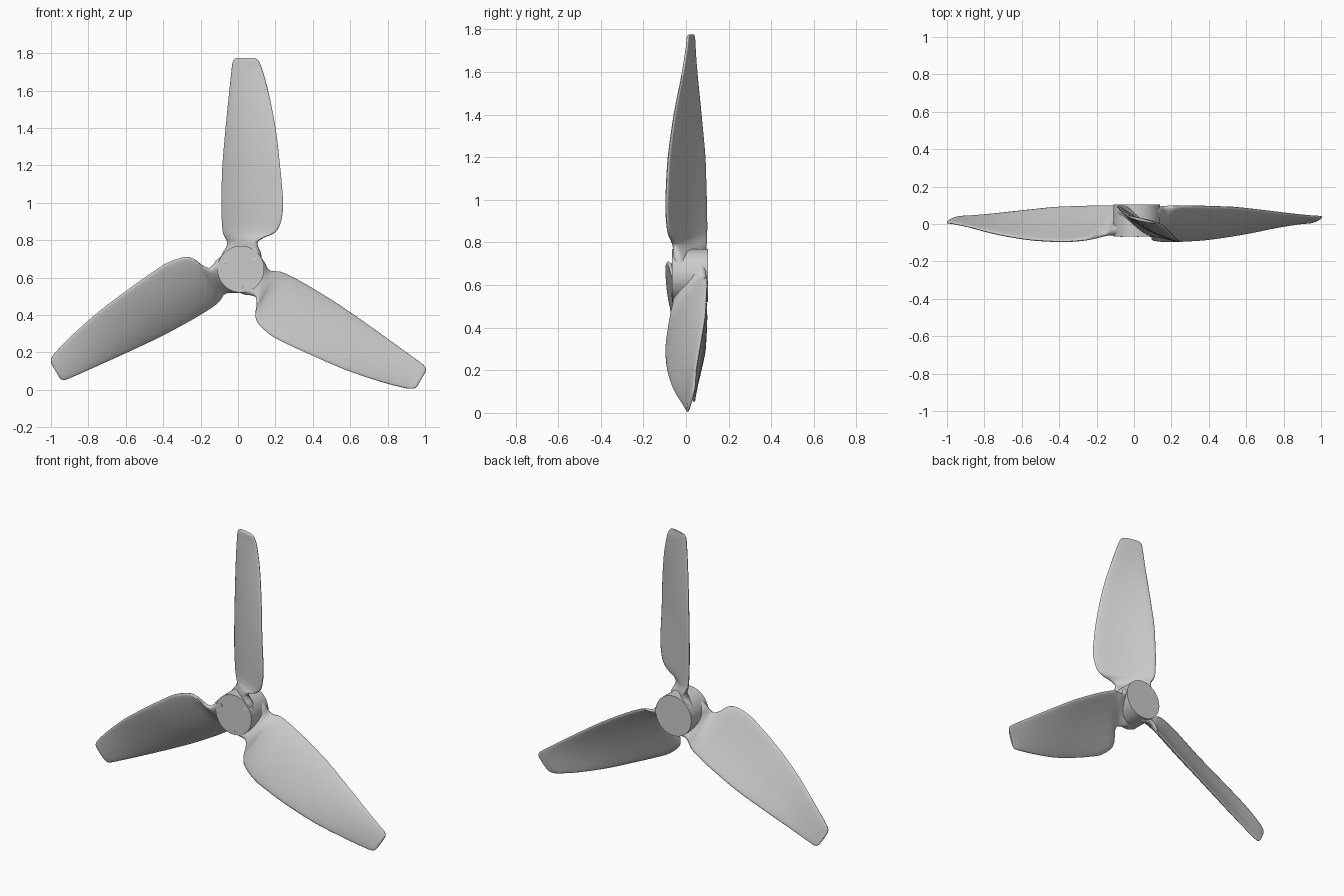
import bpy, bmesh
from math import sin, cos, pi, copysign
from mathutils import Vector, Matrix

if "Cube" in bpy.data.objects:
    bpy.data.objects.remove(bpy.data.objects["Cube"])

CENTRE = Vector((0.015, 0, 0.645))

# Blade stations: radius, left x, left y, right x, right y, thickness, camber
STATIONS = [
    (0.05, -0.105, 0.085, 0.105, -0.050, 0.100, 0.000),
    (0.09, -0.090, 0.085, 0.100, -0.050, 0.075, 0.004),
    (0.12, -0.072, 0.090, 0.088, -0.055, 0.052, 0.010),
    (0.145, -0.070, 0.094, 0.088, -0.060, 0.040, 0.014),
    (0.168, -0.082, 0.096, 0.120, -0.070, 0.034, 0.017),
    (0.19, -0.093, 0.097, 0.173, -0.080, 0.031, 0.020),
    (0.23, -0.100, 0.098, 0.207, -0.088, 0.029, 0.020),
    (0.32, -0.104, 0.097, 0.226, -0.094, 0.028, 0.020),
    (0.42, -0.103, 0.094, 0.222, -0.091, 0.028, 0.018),
    (0.56, -0.098, 0.089, 0.209, -0.082, 0.027, 0.015),
    (0.76, -0.081, 0.070, 0.185, -0.054, 0.025, 0.010),
    (0.95, -0.062, 0.051, 0.147, -0.016, 0.022, 0.006),
    (1.07, -0.049, 0.042, 0.114, 0.003, 0.020, 0.003),
    (1.105, -0.044, 0.040, 0.100, 0.006, 0.019, 0.002),
    (1.123, -0.034, 0.038, 0.086, 0.009, 0.017, 0.002),
    (1.130, -0.018, 0.035, 0.066, 0.014, 0.011, 0.001),
]
RING, STEPS = 32, 4


def spline(a, b, c, d, t):
    return [0.5 * (2 * q + (r - p) * t + (2 * p - 5 * q + 4 * r - s) * t * t
                   + (3 * q - p - 3 * r + s) * t ** 3)
            for p, q, r, s in zip(a, b, c, d)]


def dense_stations():
    out, n = [], len(STATIONS)
    for i in range(n - 1):
        pts = [STATIONS[min(max(i + k, 0), n - 1)] for k in (-1, 0, 1, 2)]
        out += [spline(*pts, j / STEPS) for j in range(STEPS)]
    return out + [STATIONS[-1]]


def section(r, xl, yl, xr, yr, th, camber):
    chord = Vector((xr - xl, yr - yl, 0))
    normal = Vector((-chord.y, chord.x, 0)).normalized()
    ring = []
    for k in range(RING):
        a = 2 * pi * k / RING
        u = 0.5 - 0.5 * cos(a)
        h = copysign(abs(sin(a)) ** 0.6, sin(a)) * th / 2
        p = Vector((xl, yl, r)) + chord * u + normal * h
        p.y -= camber * 4 * u * (1 - u) * (1.3 - 0.6 * u)
        ring.append(p)
    return ring


def finish(bm, name, angle):
    bmesh.ops.recalc_face_normals(bm, faces=bm.faces)
    me = bpy.data.meshes.new(name)
    bm.to_mesh(me)
    bm.free()
    ob = bpy.data.objects.new(name, me)
    bpy.context.collection.objects.link(ob)
    bpy.ops.object.select_all(action='DESELECT')
    ob.select_set(True)
    bpy.context.view_layer.objects.active = ob
    bpy.ops.object.shade_smooth_by_angle(angle=angle)
    return ob


# Three twisted blades lofted from the stations
for i in range(3):
    bm = bmesh.new()
    rings = [[bm.verts.new(p) for p in section(*s)] for s in dense_stations()]
    for lo, hi in zip(rings, rings[1:]):
        for k in range(RING):
            m = (k + 1) % RING
            bm.faces.new((lo[k], lo[m], hi[m], hi[k]))
    bm.faces.new(rings[0])
    bm.faces.new(rings[-1])
    place = Matrix.Translation(CENTRE) @ Matrix.Rotation(i * 2 * pi / 3, 4, 'Y')
    bm.transform(place)
    finish(bm, f"blade_{i + 1}", 0.9)

# Flat-faced round hub
bm = bmesh.new()
bmesh.ops.create_cone(bm, cap_ends=True, segments=64, radius1=0.125,
                      radius2=0.125, depth=0.17)
bm.transform(Matrix.Translation(CENTRE + Vector((0, 0.019, 0)))
             @ Matrix.Rotation(pi / 2, 4, 'X'))
finish(bm, "hub", 0.6)
